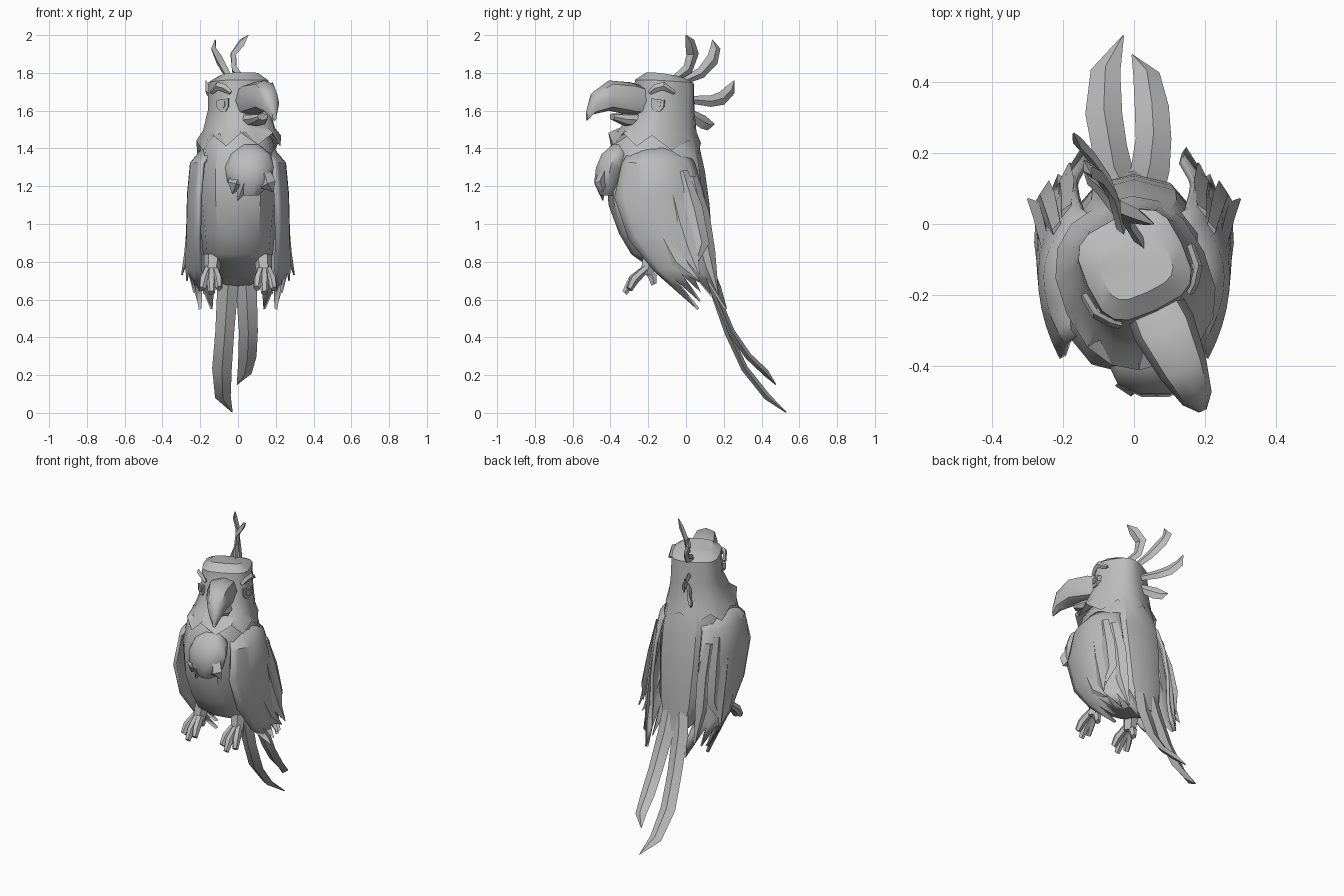
import bpy, bmesh, math
from mathutils import Vector

if "Cube" in bpy.data.objects:
    bpy.data.objects.remove(bpy.data.objects["Cube"])

grey = bpy.data.materials.new("plain grey")
grey.diffuse_color = (0.5, 0.5, 0.5, 1)
grey.use_nodes = True
grey.node_tree.nodes["Principled BSDF"].inputs["Base Color"].default_value = grey.diffuse_color

YAW = math.radians(25)          # the head looks to one side
HEAD = Vector((0, -0.11, 0))


def finish(name, bm, angle, head=False, thick=0):
    bmesh.ops.recalc_face_normals(bm, faces=bm.faces)
    me = bpy.data.meshes.new(name)
    bm.to_mesh(me)
    bm.free()
    me.materials.append(grey)
    ob = bpy.data.objects.new(name, me)
    bpy.context.collection.objects.link(ob)
    if head:
        ob.location = HEAD
        ob.rotation_euler.z = YAW
    bpy.ops.object.select_all(action='DESELECT')
    bpy.context.view_layer.objects.active = ob
    ob.select_set(True)
    bpy.ops.object.shade_smooth_by_angle(angle=math.radians(angle))
    if thick:
        mod = ob.modifiers.new("thickness", 'SOLIDIFY')
        mod.thickness = thick
        mod.offset = 0


def loft(name, rings, angle=35, head=False):
    """Skin closed rings of points, cap both ends."""
    bm = bmesh.new()
    rows = [[bm.verts.new(p) for p in r] for r in rings]
    n = len(rows[0])
    for a, b in zip(rows, rows[1:]):
        for i in range(n):
            j = (i + 1) % n
            bm.faces.new((a[i], a[j], b[j], b[i]))
    bm.faces.new(rows[0])
    bm.faces.new(rows[-1])
    finish(name, bm, angle, head)


def sheet(name, cols, thick):
    """Skin an open grid given as columns of points."""
    bm = bmesh.new()
    vs = [[bm.verts.new(p) for p in c] for c in cols]
    for a, b in zip(vs, vs[1:]):
        for k in range(len(a) - 1):
            bm.faces.new((a[k], b[k], b[k + 1], a[k + 1]))
    finish(name, bm, 35, thick=thick)


def spow(v, e):
    return math.copysign(abs(v) ** e, v)


def ring(z, hw, yf, yb, n=12, e=0.85, cx=0.0, tilt=0.0):
    """Rounded horizontal section between front yf and back yb."""
    mid, hd = (yf + yb) / 2, (yb - yf) / 2
    pts = []
    for i in range(n):
        a = 2 * math.pi * i / n
        y = mid + hd * spow(math.sin(a), e)
        pts.append(Vector((cx + hw * spow(math.cos(a), e), y, z + tilt * (y - mid))))
    return pts


def feather(name, pts, widths, normal, thick=0.012, head=False):
    """Flat tapering blade along a path; widths are half widths."""
    pts = [Vector(p) for p in pts]
    nrm = Vector(normal).normalized()
    rings = []
    for i, (p, w) in enumerate(zip(pts, widths)):
        t = pts[min(i + 1, len(pts) - 1)] - pts[max(i - 1, 0)]
        s = t.cross(nrm).normalized()
        k = s.cross(t).normalized() * min(thick, w + 0.001)
        rings.append([p + s * w, p + k, p - s * w, p - k])
    loft(name, rings, 25, head)


# Body, wide at the chest and drawn back to the tail
loft("body", [ring(*r) for r in (
    (1.54, .13, -.28, .03), (1.44, .185, -.385, .065), (1.28, .215, -.425, .10),
    (1.10, .212, -.41, .125), (.95, .195, -.355, .135), (.84, .185, -.29, .14))]
    + [ring(.785, .155, -.24, .14, tilt=-.1), ring(.70, .09, -.06, .15, tilt=-.3)])

# Head with a flat top and a zigzag feather collar; the last ring tucks inside
collar = ring(1.425, .212, -.295, .19, 16, .85, cx=-.02, tilt=-.12)
for i, p in enumerate(collar):
    p.z += .03 if i % 2 else -.035
loft("head", [ring(1.79, .10, -.09, .07, 16, .6, tilt=-.15),
              ring(1.755, .145, -.145, .135, 16, .6, tilt=-.06),
              ring(1.60, .155, -.17, .145, 16, .75),
              ring(1.50, .18, -.23, .16, 16, .8, cx=-.01, tilt=-.06), collar,
              ring(1.50, .12, -.19, .12, 16, .8, cx=-.01)], 40, True)


# Beak: sections marching forward
def beak(name, stations):
    rings = []
    for d, hw, zt, zb in stations:
        zm, hz = (zt + zb) / 2, (zt - zb) / 2
        rings.append([(hw * spow(math.cos(a), .8), -d, zm + hz * spow(math.sin(a), .8))
                      for a in (math.pi * k / 4 for k in range(8))])
    loft(name, rings, 40, True)


beak("upper_beak", ((.10, .08, 1.72, 1.57), (.20, .09, 1.75, 1.575), (.33, .07, 1.76, 1.60),
                    (.42, .045, 1.70, 1.58), (.458, .012, 1.60, 1.545)))
beak("lower_beak", ((.10, .07, 1.59, 1.51), (.24, .06, 1.585, 1.52), (.31, .03, 1.585, 1.55)))

# Eyes and brows on both sides of the head
EYE = ((-.035, .03), (.035, .02), (.033, -.015), (.012, -.04), (-.018, -.04), (-.035, -.015))
for side, tag in ((1, "right"), (-1, "left")):
    out = Vector((side * .8, -.6, 0))
    back = Vector((side * .6, .8, 0))
    c = Vector((side * .135, -.105, 1.635))

    def plate(name, scale, lo, hi):
        loft(name, [[c + back * (u * scale) + Vector((0, 0, v * scale)) + out * d
                     for u, v in EYE] for d in (lo, hi)], 30, True)
    plate(tag + "_eye", 1, -.02, .012)
    plate(tag + "_pupil", .5, .01, .018)
    feather(tag + "_brow", [c + back * u + out * o + Vector((0, 0, z)) for u, o, z in
                            ((-.045, .0, .06), (-.01, .008, .085), (.03, .008, .095), (.085, -.025, .06))],
            (.012, .022, .022, .01), out, .012, True)

# Crest of curled feathers at the back of the head
side_dir = (math.cos(YAW), math.sin(YAW), 0)
CREST = (
    ((.03, -.07, 1.76), (-.02, .01, 1.82), (-.025, .035, 1.90), (.02, .02, 1.96), (.055, .0, 2.0)),
    ((-.03, -.03, 1.75), (-.06, .08, 1.80), (-.10, .14, 1.87), (-.13, .155, 1.93), (-.12, .14, 1.975)),
    ((-.03, .0, 1.66), (-.08, .13, 1.65), (-.12, .19, 1.665), (-.16, .235, 1.71), (-.17, .255, 1.76)),
    ((-.02, .0, 1.60), (-.06, .05, 1.565), (-.09, .09, 1.54), (-.12, .12, 1.525), (-.14, .15, 1.53)))
for i, path in enumerate(CREST):
    feather(f"crest_feather_{i + 1}", path, (.018, .03, .036, .03, .002), side_dir, .014)

# Chest tuft with pointed ends
loft("chest_tuft", [ring(*r, 10, .95, cx) for r, cx in (
    ((1.42, .05, -.39, -.32), .06), ((1.37, .11, -.45, -.30), .065), ((1.30, .13, -.48, -.32), .06),
    ((1.22, .115, -.49, -.34), .06), ((1.15, .05, -.455, -.37), .06))], 45)
for i, (x0, x1, z1) in enumerate(((.01, -.03, 1.16), (.06, .0, 1.125), (.13, .185, 1.17))):
    feather(f"tuft_tip_{i + 1}", ((x0, -.42, 1.30), ((x0 + x1) / 2, -.455, 1.21), (x1, -.44, z1)),
            (.03, .045, .002), (0, -1, 0), .03)

# Wings: curved shells blended between a front and a back edge (y, z), ending in points
FRONT = ((-.27, 1.42), (-.335, 1.32), (-.375, 1.14), (-.30, .92), (-.17, .76), (.065, .55))
BACK = ((-.02, 1.41), (.04, 1.32), (.085, 1.18), (.115, 1.0), (.13, .78), (.225, .55))
BULGE = (.165, .245, .26, .265, .26, .205)


def wing_column(s, t, end, push):
    """One line of points down the wing; end < 1 stops it short."""
    pts = []
    for (y0, z0), (y1, z1), b in zip(FRONT, BACK, BULGE):
        x = b + push - (.06 if t < .5 else .10) * (2 * t - 1) ** 2
        pts.append(Vector((s * x, y0 + (y1 - y0) * t, z0 + (z1 - z0) * t)))
    pts[-1] = pts[-2].lerp(pts[-1], end)
    return pts


LOWER = (.1, 1, .15, .8, .1, .6, .1, .7, .2, 1, .5)
for s, tag in ((1, "right"), (-1, "left")):
    cols = [wing_column(s, i / 10, e, 0) for i, e in enumerate(LOWER)]
    cols[1][-1] = Vector((s * .20, .065, .55))
    sheet(tag + "_wing", cols, .02)
    # Layered feathers, the outer ones with flared ends
    for i, path in enumerate((
            ((.235, -.17, 1.15), (.255, -.13, .95), (.265, -.05, .80), (.27, .07, .70)),
            ((.24, -.08, 1.20), (.255, -.03, 1.0), (.268, .02, .85), (.297, .07, .73)),
            ((.215, -.02, 1.28), (.235, .04, 1.08), (.25, .08, .90), (.285, .04, .76)),
            ((.19, .03, 1.25), (.19, .08, 1.05), (.195, .115, .85), (.18, .17, .63)))):
        feather(f"{tag}_wing_feather_{i + 1}", [(s * x, y, z) for x, y, z in path],
                (.03, .05, .045, .003), (s, .25 * (i - 1), 0), .016)

# Tail: one long and one short feather
feather("long_tail_feather", ((-.03, .09, .90), (-.055, .14, .66), (-.07, .22, .43), (-.085, .31, .235),
                              (-.08, .43, .085), (-.03, .53, .003)),
        (.05, .055, .05, .052, .042, .002), (0, .8, .6), .018)
feather("short_tail_feather", ((.03, .09, .88), (.045, .15, .64), (.055, .24, .43), (.05, .33, .30),
                               (.035, .42, .215), (-.005, .475, .15)),
        (.055, .055, .05, .048, .038, .002), (0, .8, .6), .018)

# Feet: a short leg and blunt toes
for s, tag in ((1, "right"), (-1, "left")):
    loft(tag + "_leg", [ring(.84, .05, -.23, -.13, 6, 1, s * .13),
                        ring(.73, .04, -.25, -.17, 6, 1, s * .14)])
    for i, (x0, x1, y1, z1) in enumerate(((.125, .10, -.31, .66), (.14, .14, -.325, .635),
                                          (.155, .19, -.30, .655), (.14, .14, -.17, .68))):
        a, b = Vector((s * x0, -.21, .765)), Vector((s * x1, y1, z1))
        t = (b - a).normalized()
        u = t.cross(Vector((0, 0, 1))).normalized()
        v = u.cross(t)
        m = a.lerp(b, .6) + v * .012
        loft(f"{tag}_toe_{i + 1}", [[p + u * (r * math.cos(q)) + v * (r * math.sin(q))
                                    for q in (math.pi * k / 3 for k in range(6))]
                                   for p, r in ((a, .022), (m, .026), (b, .018))])
